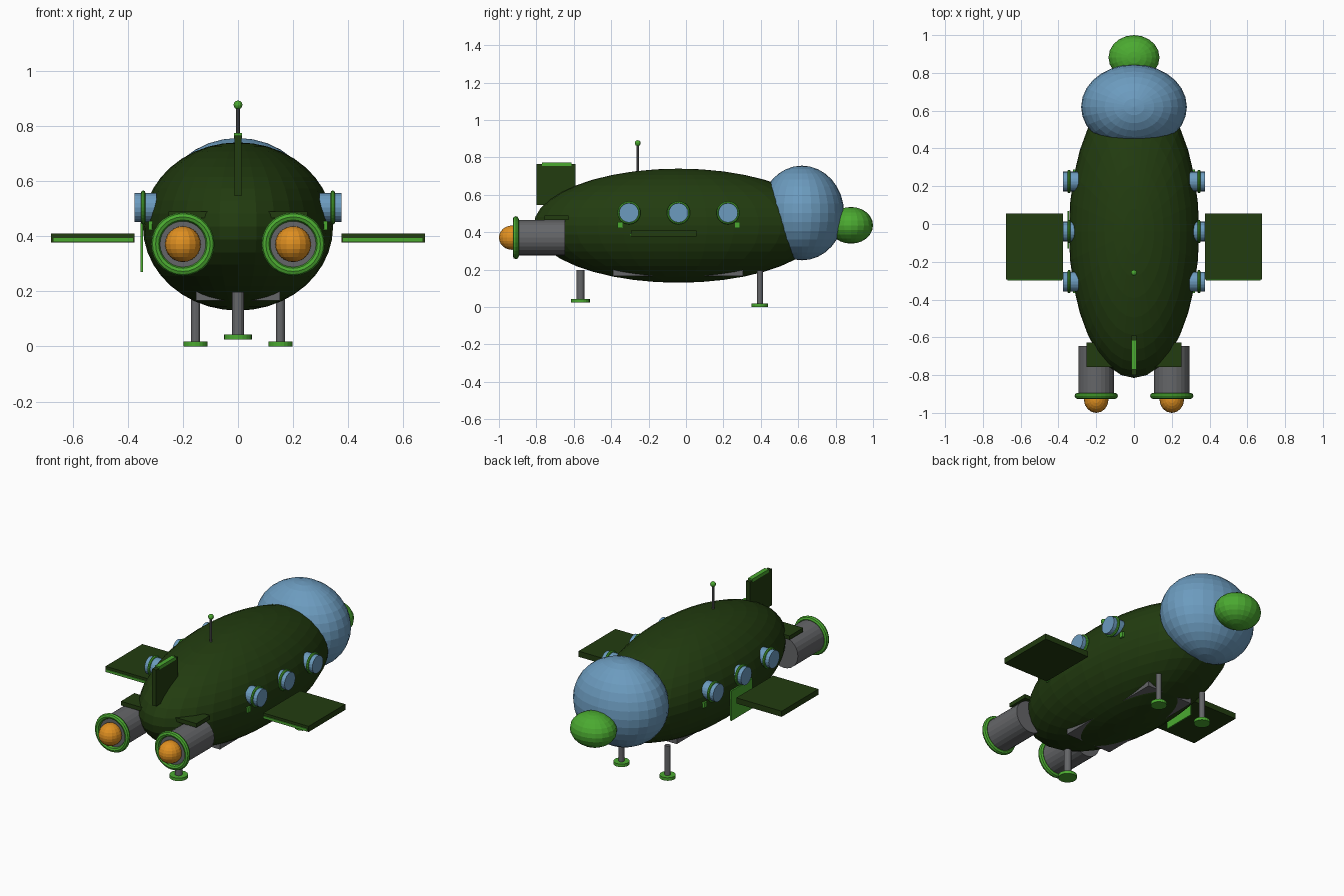
import bpy, math
from mathutils import Matrix

if "Cube" in bpy.data.objects:
    bpy.data.objects.remove(bpy.data.objects["Cube"])

def material(name, rgb):
    m = bpy.data.materials.new(name)
    m.diffuse_color = (*rgb, 1)
    m.use_nodes = True
    m.node_tree.nodes["Principled BSDF"].inputs["Base Color"].default_value = m.diffuse_color
    return m

DARK = material("dark_green", (0.016, 0.045, 0.005))
GREEN = material("bright_green", (0.07, 0.40, 0.03))
BLUE = material("window_blue", (0.15, 0.33, 0.52))
GREY = material("metal_grey", (0.13, 0.133, 0.14))
ORANGE = material("flame_orange", (0.75, 0.28, 0.015))

ROT = {'X': Matrix.Rotation(math.pi / 2, 4, 'Y'),
       'Y': Matrix.Rotation(math.pi / 2, 4, 'X'),
       'Z': Matrix.Identity(4)}

def finish(name, mat):
    ob = bpy.context.object
    ob.name = name
    ob.data.name = name
    ob.data.materials.append(mat)
    return ob

def ball(name, mat, centre, radii, seg=24, rings=16):
    bpy.ops.mesh.primitive_uv_sphere_add(segments=seg, ring_count=rings, radius=1)
    ob = finish(name, mat)
    ob.data.transform(Matrix.Diagonal((*radii, 1)))
    ob.location = centre
    return ob

def box(name, mat, lo, hi):
    bpy.ops.mesh.primitive_cube_add(size=1)
    ob = finish(name, mat)
    ob.data.transform(Matrix.Diagonal((*[b - a for a, b in zip(lo, hi)], 1)))
    ob.location = [(a + b) / 2 for a, b in zip(lo, hi)]
    return ob

def rod(name, mat, centre, r, length, axis='Z', seg=20):
    bpy.ops.mesh.primitive_cylinder_add(vertices=seg, radius=r, depth=length)
    ob = finish(name, mat)
    ob.data.transform(ROT[axis])
    ob.location = centre
    return ob

def ring(name, mat, centre, major, minor, axis):
    bpy.ops.mesh.primitive_torus_add(major_radius=major, minor_radius=minor,
                                     major_segments=28, minor_segments=8)
    ob = finish(name, mat)
    ob.data.transform(ROT[axis])
    ob.location = centre
    return ob

# Body, cockpit bubble and nose
ball("hull", DARK, (0, -0.04, 0.435), (0.345, 0.775, 0.305), 32, 20)
ball("cockpit_bubble", BLUE, (0, 0.62, 0.503), (0.28, 0.225, 0.253), 28, 16)
ball("nose", GREEN, (0, 0.882, 0.437), (0.135, 0.118, 0.098), 20, 12)

# Belly plate, its corners show below the hull
box("belly_plate", GREY, (-0.152, -0.39, 0.166), (0.152, 0.305, 0.21))

# Tail fin with cap
box("tail_fin", DARK, (-0.013, -0.80, 0.545), (0.013, -0.59, 0.765))
box("tail_fin_cap", GREEN, (-0.014, -0.77, 0.755), (0.014, -0.613, 0.774))

# Antenna
rod("antenna_mast", GREY, (0, -0.258, 0.79), 0.007, 0.16, seg=10)
ball("antenna_tip", GREEN, (0, -0.258, 0.876), (0.016,) * 3, 12, 8)

for side, s in (("right", 1), ("left", -1)):
    def span(name, mat, x, y, z):
        xs = sorted((s * x[0], s * x[1]))
        return box(f"{side}_{name}", mat, (xs[0], y[0], z[0]), (xs[1], y[1], z[1]))

    # Wing with a trim strip on the front edge
    span("wing", DARK, (0.375, 0.678), (-0.295, 0.056), (0.376, 0.41))
    span("wing_trim", GREEN, (0.38, 0.67), (-0.3, -0.28), (0.381, 0.394))

    # Stabiliser above the engine
    span("stabiliser", DARK, (0.09, 0.252), (-0.757, -0.628), (0.465, 0.489))

    # Engine
    x = 0.2 * s
    rod(f"{side}_engine", GREY, (x, -0.778, 0.371), 0.095, 0.264, 'Y', 24)
    ring(f"{side}_engine_ring", GREEN, (x, -0.91, 0.371), 0.099, 0.016, 'Y')
    ball(f"{side}_engine_flame", ORANGE, (x, -0.93, 0.371), (0.065, 0.07, 0.065), 16, 12)

    # Portholes
    for i, y in enumerate((-0.305, -0.04, 0.225), 1):
        rod(f"{side}_porthole_{i}", BLUE, (s * 0.335, y, 0.504), 0.052, 0.08, 'X')
        ring(f"{side}_porthole_ring_{i}", GREEN, (s * 0.344, y, 0.504), 0.054, 0.008, 'X')

    # Small marks beside the portholes
    for i, (y, z, x0) in enumerate(((-0.352, 0.438, 0.32), (0.275, 0.438, 0.32)), 1):
        span(f"side_mark_{i}", GREEN, (x0 - 0.02, x0 + 0.004),
             (y - 0.013, y + 0.013), (z - 0.016, z + 0.016))

    # Front landing legs
    rod(f"{side}_landing_leg", GREY, (s * 0.154, 0.395, 0.105), 0.016, 0.18, seg=12)
    rod(f"{side}_landing_foot", GREEN, (s * 0.154, 0.395, 0.009), 0.044, 0.018)

# Side panel, on the left only
box("left_side_panel", GREEN, (-0.353, -0.13, 0.27), (-0.344, 0.07, 0.45))

# Tail landing leg
rod("tail_landing_leg", GREY, (0, -0.565, 0.118), 0.021, 0.16, seg=12)
rod("tail_landing_foot", GREEN, (0, -0.565, 0.034), 0.051, 0.018)
